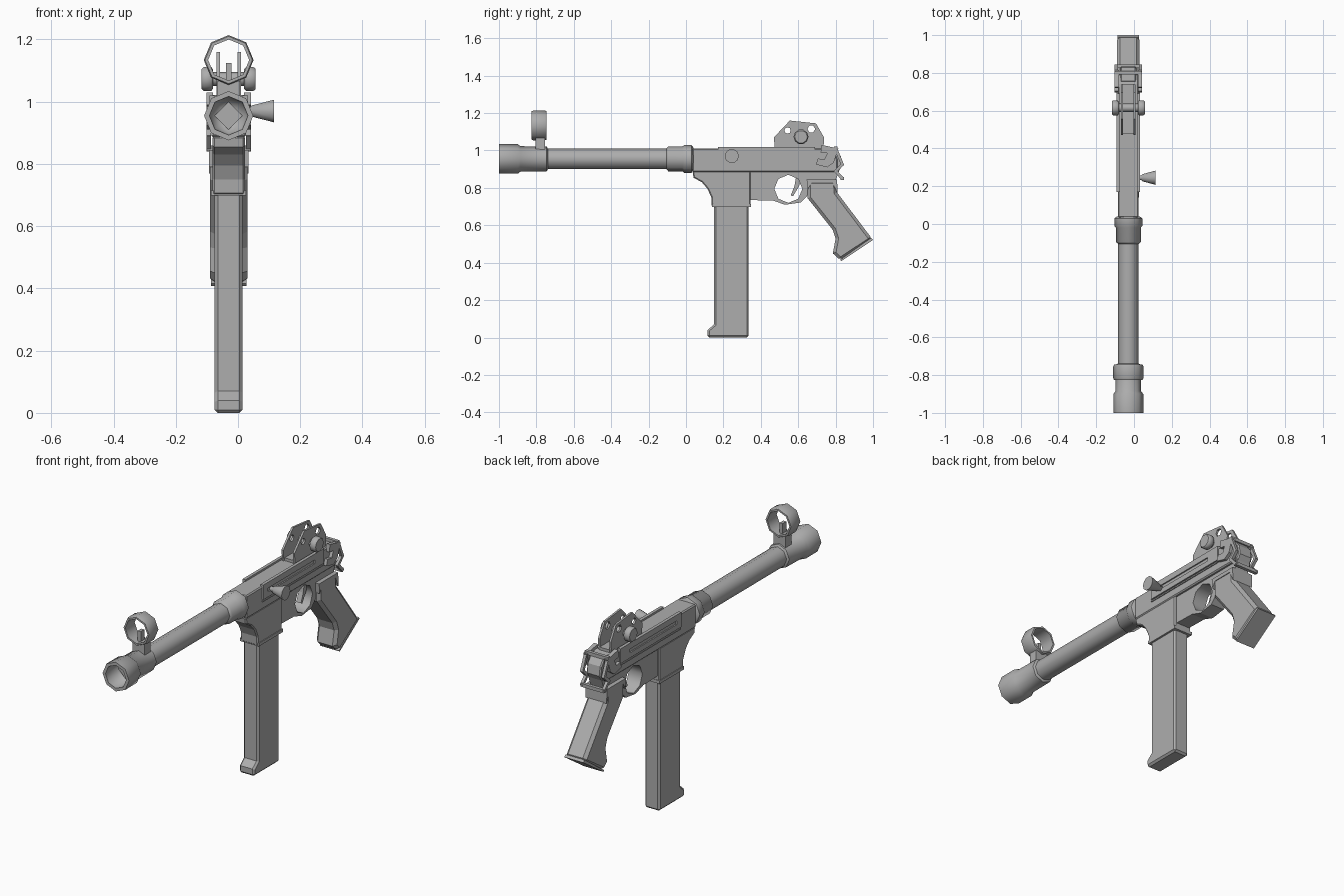
import bpy, bmesh, math
from mathutils import Vector, Matrix

if "Cube" in bpy.data.objects:
    bpy.data.objects.remove(bpy.data.objects["Cube"], do_unlink=True)

AX, AZ = -0.03, 0.955      # barrel axis
GREY = (0.42, 0.42, 0.42, 1)
mat = bpy.data.materials.new("gunmetal_grey")
mat.use_nodes = True
mat.diffuse_color = GREY
bsdf = mat.node_tree.nodes["Principled BSDF"]
bsdf.inputs["Base Color"].default_value = GREY
bsdf.inputs["Roughness"].default_value = 0.6


def finish(name, bm, smooth=None):
    bmesh.ops.recalc_face_normals(bm, faces=bm.faces)
    me = bpy.data.meshes.new(name)
    bm.to_mesh(me)
    bm.free()
    ob = bpy.data.objects.new(name, me)
    bpy.context.collection.objects.link(ob)
    me.materials.append(mat)
    if smooth:
        bpy.ops.object.select_all(action='DESELECT')
        ob.select_set(True)
        bpy.context.view_layer.objects.active = ob
        bpy.ops.object.shade_smooth_by_angle(angle=math.radians(smooth))
    return ob


def prism(name, pts, x0, x1, bevel=0):
    """Side outline of (y, z) points extruded from x0 to x1, relative to the axis."""
    bm = bmesh.new()
    face = bm.faces.new([bm.verts.new((AX + x0, y, z)) for y, z in pts])
    ext = bmesh.ops.extrude_face_region(bm, geom=[face])["geom"]
    bmesh.ops.translate(bm, verts=[v for v in ext if isinstance(v, bmesh.types.BMVert)],
                        vec=(x1 - x0, 0, 0))
    ob = finish(name, bm)
    if bevel:
        m = ob.modifiers.new("Bevel", 'BEVEL')
        m.width, m.segments, m.limit_method = bevel, 1, 'ANGLE'
        m.angle_limit = math.radians(60)
    return ob


def box(name, y0, y1, z0, z1, x0, x1, bevel=0):
    return prism(name, [(y0, z0), (y1, z0), (y1, z1), (y0, z1)], x0, x1, bevel)


def lathe(name, prof, centre, axis='Y', sides=8, closed=False):
    """Turned part from (distance, radius) points along the axis."""
    bm = bmesh.new()
    rings = []
    for d, r in prof:
        ring = []
        for k in range(sides):
            a = 2 * math.pi * k / sides
            c, s = r * math.cos(a), r * math.sin(a)
            v = Vector((c, d, s) if axis == 'Y' else (d, c, s))
            ring.append(bm.verts.new(v + Vector(centre)))
        rings.append(ring)
    pairs = list(zip(rings, rings[1:]))
    if closed:
        pairs.append((rings[-1], rings[0]))
    else:
        bm.faces.new(rings[0])
        bm.faces.new(rings[-1])
    for a, b in pairs:
        for k in range(sides):
            n = (k + 1) % sides
            bm.faces.new((a[k], a[n], b[n], b[k]))
    return finish(name, bm, 50)


def cut(ob, cutter):
    """Subtract the cutter, bake the result and drop the cutter."""
    m = ob.modifiers.new("Cut", 'BOOLEAN')
    m.operation, m.object, m.solver = 'DIFFERENCE', cutter, 'EXACT'
    cutter.hide_render = True
    bpy.context.view_layer.update()
    me = bpy.data.meshes.new_from_object(ob.evaluated_get(bpy.context.evaluated_depsgraph_get()))
    ob.modifiers.clear()
    ob.data = me
    bpy.data.objects.remove(cutter, do_unlink=True)


def hole(ob, y, z, r, sides=8):
    cut(ob, lathe("cutter", [(-0.2, r), (0.2, r)], (AX, y, z), 'X', sides))


def bar(name, p, q, w):
    """Square bar between two points."""
    p, q = Vector(p), Vector(q)
    bm = bmesh.new()
    rot = (q - p).to_track_quat('Z', 'Y').to_matrix().to_4x4()
    bmesh.ops.create_cube(bm, size=1, matrix=Matrix.Translation((p + q) / 2) @ rot
                          @ Matrix.Diagonal((w, w, (q - p).length + w * 0.7, 1)))
    return finish(name, bm)


# Barrel, muzzle with recessed bore, and rear collar
lathe("barrel", [(-0.78, .055), (0.05, .055)], (AX, 0, AZ))
lathe("muzzle", [(-0.90, .03), (-0.92, .058), (-1.0, .062), (-1.0, .079), (-0.90, .079),
                 (-0.885, .068), (-0.745, .066), (-0.735, .05)], (AX, 0, AZ))
lathe("bore_plug", [(-0.915, .045), (-0.89, .045)], (AX, 0, AZ), sides=4)
lathe("barrel_collar", [(-0.105, .055), (-0.095, .066), (-0.02, .066), (-0.01, .074),
                        (0.03, .074), (0.04, .06)], (AX, 0, AZ))

# Hooded front sight
lathe("front_sight_hood", [(-0.825, .066), (-0.825, .076), (-0.815, .080), (-0.755, .080),
                           (-0.745, .076), (-0.745, .066)], (AX, 0, 1.134), closed=True)
box("front_sight_base", -0.805, -0.755, 1.0, 1.066, -.036, .036)
box("front_sight_post", -0.80, -0.77, 1.06, 1.125, -.009, .009)

# Receiver and the flared magazine well
prism("receiver", [(0.035, 0.885), (0.81, 0.885), (0.81, 0.95), (0.79, 1.0), (0.74, 1.01),
                   (0.035, 1.01)], -.055, .055, .006)
prism("magazine_well", [(0.035, 0.89), (0.04, 0.855), (0.085, 0.83), (0.115, 0.795),
                        (0.135, 0.75), (0.138, 0.70), (0.345, 0.70), (0.345, 0.89)],
      -.052, .052, .006)
box("well_lip", 0.14, 0.348, 0.698, 0.715, -.056, .056)

# Side covers with the bolt slot, raised on both sides
for s, side in ((1, "left"), (-1, "right")):
    cover = box(side + "_side_cover", 0.17, 0.69, 0.94, 1.02, *sorted((s * .045, s * .062)))
    cut(cover, box("cutter", 0.21, 0.61, 0.968, 0.988, *sorted((s * .054, s * .09))))
    box(side + "_lower_rail", 0.17, 0.69, 0.927, 0.934, *sorted((s * .05, s * .060)))

# Bolt handle
lathe("bolt_handle", [(.045, .013), (.07, .013), (.075, .019), (.145, .038)],
      (AX, 0.245, 0.97), 'X', 10)

# Magazine with a forward toe
prism("magazine", [(0.115, 0), (0.335, 0), (0.335, 0.74), (0.15, 0.74), (0.15, 0.07),
                   (0.115, 0.04)], -.045, .045, .010)

# Trigger guard, trigger and rear frame
guard = prism("trigger_guard", [(0.34, 0.895), (0.34, 0.735), (0.465, 0.732), (0.53, 0.71),
                                (0.615, 0.722), (0.65, 0.76), (0.655, 0.84), (0.80, 0.84),
                                (0.82, 0.895)], -.04, .04)
hole(guard, 0.547, 0.795, 0.075)
prism("trigger", [(0.59, 0.87), (0.62, 0.87), (0.605, 0.81), (0.572, 0.755), (0.56, 0.76),
                  (0.58, 0.81)], -.014, .014)

# Raked pistol grip with a collar at the top
prism("grip", [(0.65, 0.84), (0.65, 0.745), (0.785, 0.575), (0.80, 0.53), (0.785, 0.45),
               (0.825, 0.412), (0.997, 0.525), (0.808, 0.775), (0.803, 0.84)],
      -.06, .06, .016)
prism("grip_collar", [(0.645, 0.845), (0.65, 0.79), (0.67, 0.825), (0.785, 0.825),
                      (0.81, 0.77), (0.808, 0.845)], -.063, .063)
prism("grip_butt_plate", [(0.823, 0.415), (0.83, 0.408), (1.0, 0.522), (0.99, 0.533)],
      -.057, .057)

# Rear sight: twin pierced plates with a cross knob
for s, side in ((1, "left"), (-1, "right")):
    plate = prism(side + "_rear_sight_plate",
                  [(0.475, 1.0), (0.47, 1.07), (0.555, 1.16), (0.695, 1.145), (0.738, 1.07),
                   (0.735, 1.0)], *sorted((s * .028, s * .039)))
    hole(plate, 0.543, 1.107, 0.017)
    hole(plate, 0.67, 1.115, 0.021, 6)
    lathe(side + "_sight_knob", [(s * .05, .033), (s * .056, .040), (s * .080, .040),
                                 (s * .087, .034)], (AX, 0.615, 1.073), 'X', 10)
lathe("sight_shaft", [(-.06, .022), (.06, .022)], (AX, 0.615, 1.073), 'X')
box("rear_sight_leaf", 0.48, 0.74, 1.0, 1.025, -.03, .03)

# Hooked side catches, rear block and bent carrying loop
for s, side in ((1, "left"), (-1, "right")):
    prism(side + "_rear_catch",
          [(0.725, 1.03), (0.815, 1.01), (0.79, 0.935), (0.755, 0.91), (0.695, 0.925),
           (0.705, 0.957), (0.74, 0.952), (0.755, 0.985), (0.72, 0.99)],
          *sorted((s * .05, s * .072)))
prism("rear_block", [(0.75, 0.89), (0.815, 0.885), (0.835, 0.92), (0.828, 0.97),
                     (0.80, 1.005), (0.75, 1.01)], -.042, .042, .006)
path = [(0.80, 1.012), (0.836, 0.925), (0.80, 0.89), (0.836, 0.85)]
for s, side in ((1, "left"), (-1, "right")):
    for i, (a, b) in enumerate(zip(path, path[1:])):
        bar(f"{side}_loop_bar_{i + 1}", (AX + s * .064, *a), (AX + s * .064, *b), .016)
for label, p in (("upper", path[0]), ("lower", path[-1])):
    bar(label + "_loop_crossbar", (AX - .064, *p), (AX + .064, *p), .018)
